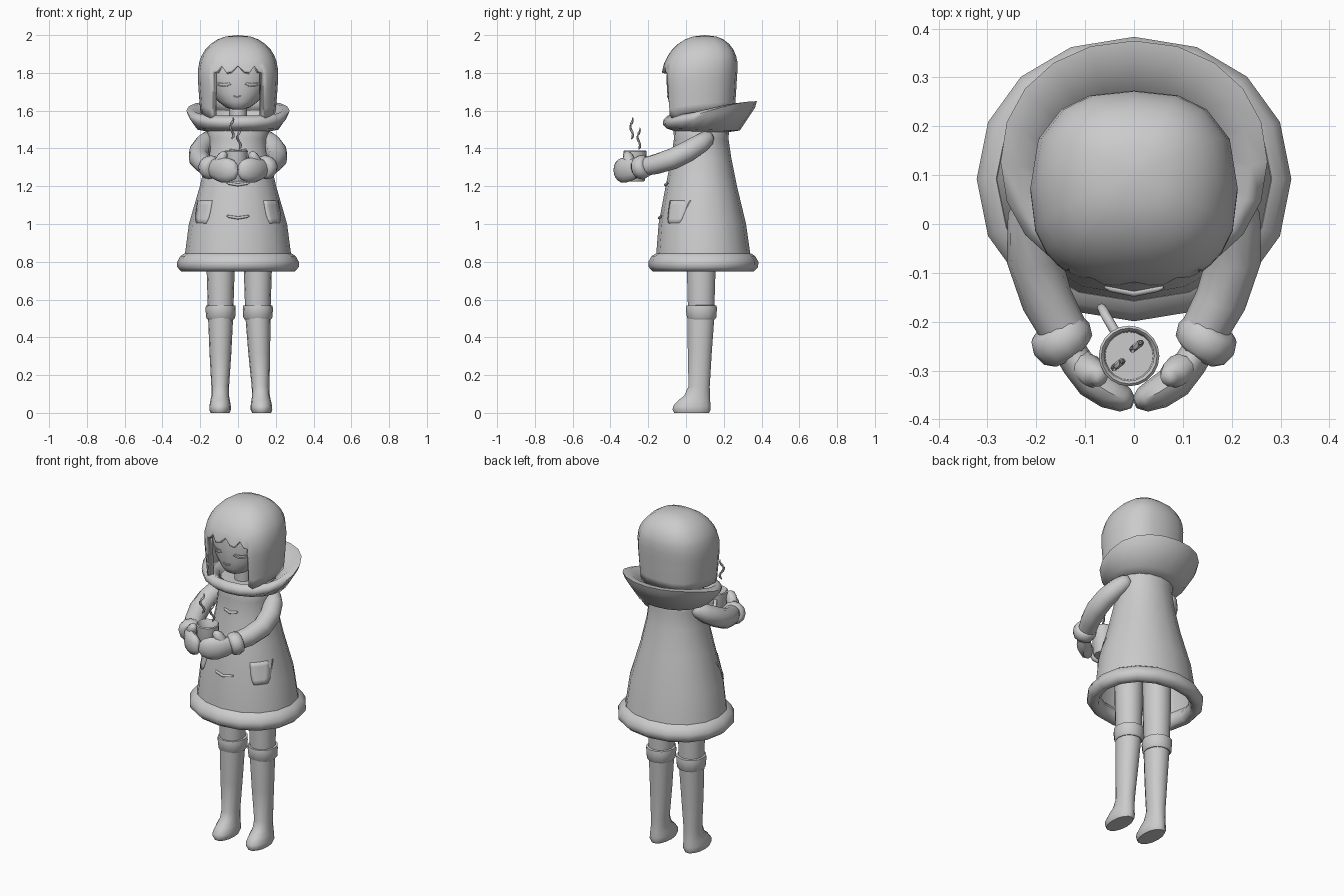
import bpy, bmesh
from math import sin, cos, pi, radians, copysign
from mathutils import Vector
from mathutils.bvhtree import BVHTree

if "Cube" in bpy.data.objects:
    bpy.data.objects.remove(bpy.data.objects["Cube"])


def sp(v, p):
    return copysign(abs(v) ** (2 / p), v)


def finish(name, bm, angle=50, thick=0):
    bmesh.ops.recalc_face_normals(bm, faces=bm.faces)
    me = bpy.data.meshes.new(name)
    bm.to_mesh(me)
    bm.free()
    ob = bpy.data.objects.new(name, me)
    bpy.context.collection.objects.link(ob)
    if thick:
        m = ob.modifiers.new("thickness", 'SOLIDIFY')
        m.thickness, m.offset = thick, -1
    bpy.ops.object.select_all(action='DESELECT')
    ob.select_set(True)
    bpy.context.view_layer.objects.active = ob
    bpy.ops.object.shade_smooth_by_angle(angle=radians(angle))
    return ob


def skin(name, rings, caps=(True, True), loop=False, angle=50):
    """Bridge rings of points into one surface."""
    bm = bmesh.new()
    vs = [[bm.verts.new(p) for p in r] for r in rings]
    n = len(vs[0])
    for a, b in zip(vs, vs[1:] + (vs[:1] if loop else [])):
        for i in range(n):
            bm.faces.new((a[i], a[(i + 1) % n], b[(i + 1) % n], b[i]))
    if not loop:
        for use, r in zip(caps, (vs[0], vs[-1])):
            if use:
                bm.faces.new(r)
    return finish(name, bm, angle)


def oval(rx, yf, yb, zf, zb=None, x=0, p=2.1, n=16):
    """Horizontal ring from its half width, front/back y and front/back z."""
    zb = zf if zb is None else zb
    pts = []
    for i in range(n):
        a = 2 * pi * i / n
        c, s = sp(cos(a), p), sp(sin(a), p)
        w = (s + 1) / 2
        w2 = w * w * (3 - 2 * w)
        pts.append((x + rx * c, yf + (yb - yf) * w, zf + (zb - zf) * w2))
    return pts


def tube(name, pts, radii, n=10):
    """Sweep an ellipse (side, up radii) along a path."""
    pts = [Vector(p) for p in pts]
    rings = []
    for i, c in enumerate(pts):
        t = (pts[min(i + 1, len(pts) - 1)] - pts[max(i - 1, 0)]).normalized()
        ref = Vector((0, 0, 1)) if abs(t.z) < 0.85 else Vector((0, 1, 0))
        s = t.cross(ref).normalized()
        u = s.cross(t)
        r = radii[i] if isinstance(radii, list) else radii
        ra, rb = r if isinstance(r, tuple) else (r, r)
        rings.append([c + s * ra * cos(2 * pi * k / n) + u * rb * sin(2 * pi * k / n)
                      for k in range(n)])
    return skin(name, rings)


def projector(ob):
    """Returns a function dropping (x, z) onto the front of a surface."""
    me = ob.data
    tree = BVHTree.FromPolygons([v.co for v in me.vertices], [list(f.vertices) for f in me.polygons])
    def put(x, z, lift=0.002):
        hit = tree.ray_cast(Vector((x, -2, z)), Vector((0, 1, 0)))[0]
        return Vector((x, (hit.y if hit else -0.05) - lift, z))
    return put


# Legs and boots
for side, xt, xb in (("left", 0.105, 0.125), ("right", -0.092, -0.095)):
    def at(z):
        return xb + (xt - xb) * min(z / 0.5, 1)
    def rings(rows, p=2.1):
        return [oval(rx, yf, yb, z, x=at(z), p=p, n=14) for rx, yf, yb, z in rows]
    skin(side + "_boot", rings([
        (.050, -.065, .125, 0), (.057, -.073, .132, .015), (.057, -.072, .132, .035),
        (.052, -.045, .130, .065), (.047, -.012, .128, .09), (.047, .012, .127, .14),
        (.058, .008, .138, .32), (.067, .005, .153, .52)]))
    skin(side + "_boot_cuff", rings([
        (.070, .01, .155, .495), (.077, .003, .162, .505), (.080, -.003, .166, .55),
        (.078, 0, .164, .568), (.068, .01, .155, .57)]))
    skin(side + "_leg", rings([(.066, .01, .15, .5), (.074, .003, .158, .75), (.076, .0, .16, 1.0)]))

# Coat body and rolled hem
coat = skin("coat", [oval(*r) for r in [
    (.285, -.16, .345, .81), (.260, -.145, .318, 1.0), (.202, -.108, .270, 1.2),
    (.168, -.078, .240, 1.35), (.156, -.064, .225, 1.45), (.166, -.066, .228, 1.5),
    (.14, -.05, .21, 1.54)]], caps=(False, True))
skin("coat_hem", [oval(*r) for r in [
    (.300, -.175, .358, .748), (.322, -.198, .382, .772), (.322, -.199, .383, .80),
    (.305, -.182, .366, .83), (.282, -.158, .343, .845), (.25, -.12, .305, .80),
    (.262, -.135, .32, .755)]], loop=True, angle=70)

# Fallen hood collar, higher at the back
skin("hood_collar", [oval(*r, n=20) for r in [
    (.155, -.055, .215, 1.49, 1.485), (.215, -.10, .285, 1.505, 1.495),
    (.262, -.122, .365, 1.525, 1.615), (.273, -.120, .375, 1.55, 1.65),
    (.240, -.095, .335, 1.575, 1.645), (.165, -.035, .24, 1.535, 1.575)]], loop=True, angle=80)

# Neck and head
skin("neck", [oval(.047, .0, .10, z, n=12) for z in (1.5, 1.68)])
head = skin("head", [oval(*r, p=2.2, n=24) for r in [
    (.025, -.055, .02, 1.605), (.065, -.078, .09, 1.618), (.105, -.092, .16, 1.648),
    (.140, -.099, .20, 1.69), (.165, -.102, .225, 1.74), (.178, -.102, .235, 1.79),
    (.175, -.095, .235, 1.85), (.14, -.06, .2, 1.92), (.06, .02, .14, 1.965)]])

# Hair: columns of (degrees from the front, lower edge height)
half = [(0, 1.84), (6, 1.805), (12, 1.80), (20, 1.838), (27, 1.805), (34, 1.80), (36.5, 1.575),
        (43, 1.56), (54, 1.57), (70, 1.58), (90, 1.59), (115, 1.6), (140, 1.6), (160, 1.6)]
cols = half + [(180, 1.6)] + [(360 - a, z) for a, z in half[:0:-1]]
bm = bmesh.new()
grid = []
for a, low in cols:
    a = radians(a)
    zs = [1.79 + .207 * cos(radians(d)) for d in (12, 25, 38, 50, 61, 70)]
    zs += [zs[-1] + (low - zs[-1]) * k / 6 for k in range(1, 7)]
    col = []
    for z in zs:
        d = (z - 1.79) / .21
        f = (1 - d ** 2.2) ** (1 / 2.2) if d > 0 else 1 - .07 * min(1, -d) ** 1.3
        cy = .07 + .03 * max(d, 0)
        col.append(bm.verts.new((.213 * f * sp(sin(a), 2.5), cy - .2 * f * sp(cos(a), 2.5), z)))
    grid.append(col)
top = bm.verts.new((0, .1, 2.0))
for p, q in zip(grid, grid[1:] + grid[:1]):
    bm.faces.new((top, p[0], q[0]))
    for i in range(len(p) - 1):
        bm.faces.new((p[i], p[i + 1], q[i + 1], q[i]))
finish("hair", bm, 55, .03)

# Closed eyes and mouth
on_face = projector(head)
for side, s in (("left", 1), ("right", -1)):
    tube(side + "_eye", [on_face(s * (.077 + .038 * t), 1.728 + .012 * t * t)
                         for t in (-1, -.5, 0, .5, 1)], .004, 6)
    tube(side + "_eyebrow", [on_face(s * (.077 + .03 * t), 1.745 + .003 * t * t)
                             for t in (-1, 0, 1)], .0025, 6)
tube("mouth", [on_face(.02 * t - .005, 1.672 + .006 * t * t) for t in (-1, -.5, 0, .5, 1)], .004, 6)

# Toggles and pockets on the coat
on_coat = projector(coat)
for i, z in enumerate((1.04, 1.215, 1.39)):
    w = .06 if i < 2 else .045
    tube("toggle_%d" % (i + 1), [on_coat(w * t, z - .008 + .012 * t * t)
                                 for t in (-1, -.8, 0, .8, 1)], [.003, .007, .008, .007, .003], 8)
for side, s in (("left", 1), ("right", -1)):
    bm = bmesh.new()
    g = []
    for j in range(6):
        v = j / 5
        w = (.026, .034, .037, .038, .038, .038)[j]
        g.append([bm.verts.new(on_coat(s * (.196 - .02 * v + w * u), 1.005 + .12 * v, .007))
                  for u in (-1, -.5, 0, .5, 1)])
    for p, q in zip(g, g[1:]):
        for i in range(4):
            bm.faces.new((p[i], p[i + 1], q[i + 1], q[i]))
    finish(side + "_pocket", bm, 40, .012)

# Arms, cuffs, mittens and thumbs
for side, s in (("left", 1), ("right", -1)):
    def path(*pts):
        return [(s * x, y, z) for x, y, z in pts]
    tube(side + "_arm", path((.14, .135, 1.465), (.15, .115, 1.455), (.178, .075, 1.425),
                             (.203, .01, 1.385), (.205, -.07, 1.345), (.178, -.155, 1.318),
                             (.135, -.235, 1.30)),
         [.022, .042, .052, .056, .056, .053, .048], 12)
    tube(side + "_cuff", path((.166, -.205, 1.308), (.161, -.212, 1.306), (.148, -.235, 1.30),
                              (.135, -.258, 1.296), (.13, -.265, 1.294)),
         [.045, .057, .065, .058, .045], 12)
    tube(side + "_mitten", path((.14, -.245, 1.297), (.115, -.285, 1.29), (.085, -.322, 1.285),
                                (.05, -.345, 1.285), (.018, -.36, 1.287), (.002, -.366, 1.288)),
         [(.032, .045), (.034, .058), (.036, .066), (.034, .064), (.026, .05), (.012, .025)], 12)
    tube(side + "_thumb", path((.108, -.285, 1.30), (.095, -.295, 1.33), (.08, -.308, 1.357),
                               (.072, -.314, 1.373), (.069, -.316, 1.381)),
         [.03, .031, .029, .02, .008], 10)

# Mug with drink and handle
mx, my = -.01, -.27
def disc(r, z):
    return oval(r, my - r, my + r, z, x=mx, p=2, n=20)
skin("mug", [disc(*r) for r in [(.048, 1.225), (.054, 1.235), (.061, 1.375), (.062, 1.385),
                                (.057, 1.39), (.051, 1.384), (.047, 1.29)]])
skin("drink", [disc(.049, 1.325), disc(.049, 1.335)])
arc = [(.05 + .062 * sin(pi * k / 8), 1.305 + .045 * cos(pi * k / 8)) for k in range(9)]
tube("mug_handle", [(mx - .5 * d, my + .87 * d, z) for d, z in arc], .010, 8)

# Wisps of steam
for name, x, y, z in (("steam_one", -.033, -.288, 1.45), ("steam_two", .005, -.25, 1.395)):
    tube(name, [(x + .009 * sin(k * .85), y + .007 * sin(k * .85), z + .0115 * k) for k in range(11)],
         [.003] + [.007] * 8 + [.005, .002], 6)
